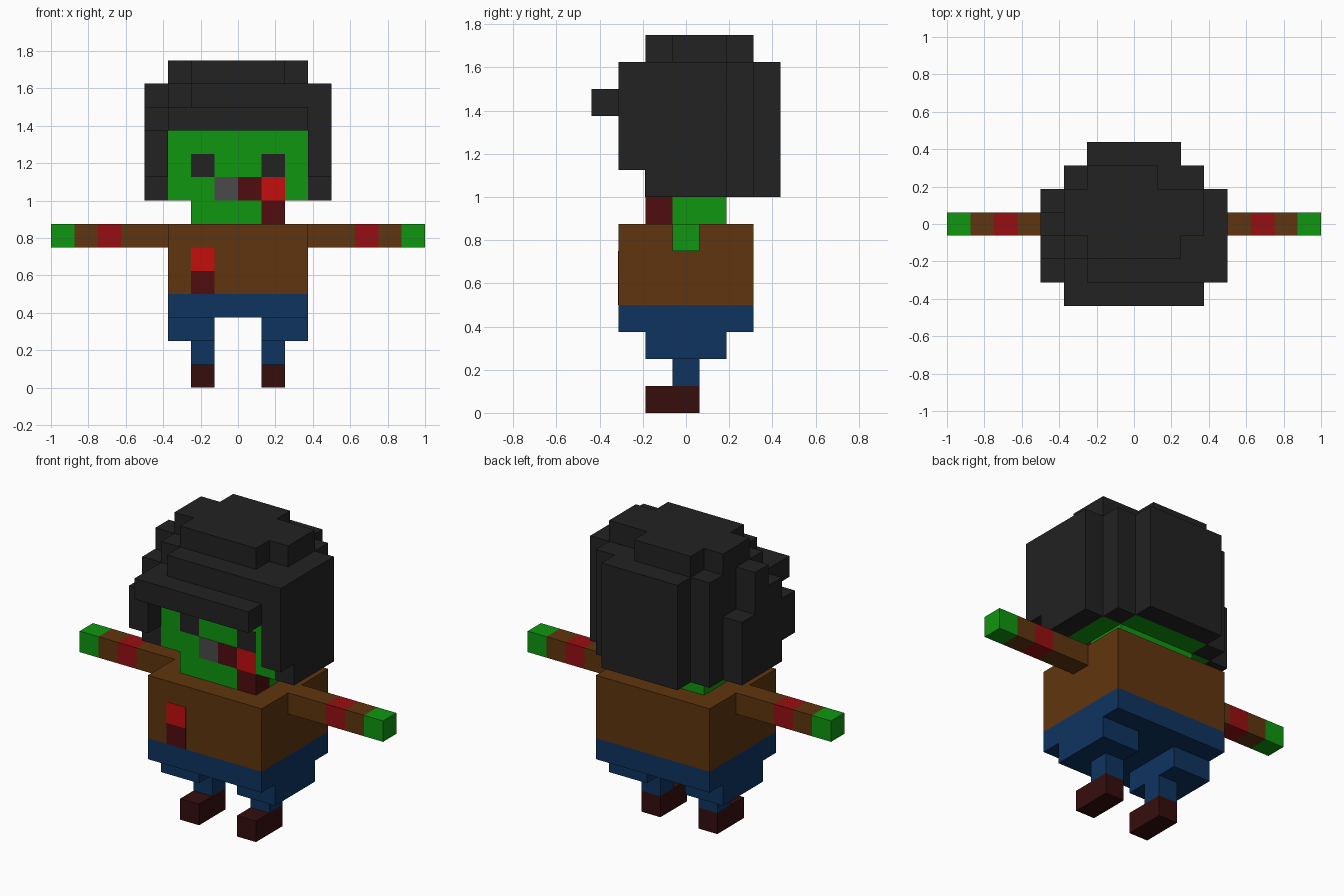
import bpy
import bmesh
from mathutils import Vector

if "Cube" in bpy.data.objects:
    bpy.data.objects.remove(bpy.data.objects["Cube"], do_unlink=True)

U = 0.125  # size of one block


def linear(c):
    c /= 255
    return c / 12.92 if c <= 0.04045 else ((c + 0.055) / 1.055) ** 2.4


def material(name, rgb):
    col = [linear(c) for c in rgb] + [1.0]
    m = bpy.data.materials.new(name)
    m.use_nodes = True
    m.diffuse_color = col
    bsdf = m.node_tree.nodes["Principled BSDF"]
    bsdf.inputs["Base Color"].default_value = col
    bsdf.inputs["Roughness"].default_value = 0.9
    return m


green = material("skin green", (16, 150, 16))
black = material("hair black", (34, 34, 34))
brown = material("shirt brown", (95, 53, 14))
blue = material("trouser blue", (14, 52, 96))
sleeve_red = material("sleeve red", (150, 15, 18))
red = material("bright red", (194, 14, 14))
dark_red = material("dark red", (80, 12, 16))
shoe_brown = material("shoe maroon", (54, 13, 13))
grey = material("tooth grey", (74, 74, 74))


def finish(name, bm, mat):
    bmesh.ops.remove_doubles(bm, verts=bm.verts, dist=1e-5)
    bmesh.ops.recalc_face_normals(bm, faces=bm.faces)
    me = bpy.data.meshes.new(name)
    bm.to_mesh(me)
    bm.free()
    me.materials.append(mat)
    ob = bpy.data.objects.new(name, me)
    bpy.context.collection.objects.link(ob)
    return ob


def blocks(name, mat, *boxes):
    """One outer skin around block ranges (x0, x1, y0, y1, z0, z1); y runs 0 to 7 front to back."""
    cells = {(x, y, z)
             for x0, x1, y0, y1, z0, z1 in boxes
             for x in range(x0, x1) for y in range(y0, y1) for z in range(z0, z1)}
    bm = bmesh.new()
    for cell in cells:
        for axis in range(3):
            for side in (0, 1):
                near = list(cell)
                near[axis] += 2 * side - 1
                if tuple(near) in cells:
                    continue
                corners = []
                for a, b in ((0, 0), (1, 0), (1, 1), (0, 1)):
                    p = list(cell)
                    p[axis] += side
                    p[(axis + 1) % 3] += a
                    p[(axis + 2) % 3] += b
                    corners.append(bm.verts.new(Vector((p[0], p[1] - 3.5, p[2])) * U))
                bm.faces.new(corners if side else corners[::-1])
    return finish(name, bm, mat)


def plate(name, mat, x, y, z):
    """Thin one-block plate on a front face at block row y."""
    bm = bmesh.new()
    bmesh.ops.create_cube(bm, size=1)
    t = 0.004
    for v in bm.verts:
        v.co = Vector(((x + 0.5 + v.co.x) * U,
                       (y - 3.5) * U + v.co.y * t,
                       (z + 0.5 + v.co.z) * U))
    return finish(name, bm, mat)


# Legs and arms, one of each per side
for side, s in (("left", 1), ("right", -1)):
    def span(a, b):
        return (a, b) if s > 0 else (-b, -a)

    blocks(side + "_shoe", shoe_brown, (*span(1, 2), 2, 4, 0, 1))
    blocks(side + "_leg", blue, (*span(1, 2), 3, 4, 1, 2), (*span(1, 3), 2, 5, 2, 3))
    blocks(side + "_sleeve", brown, (*span(3, 5), 3, 4, 6, 7))
    blocks(side + "_sleeve_band", sleeve_red, (*span(5, 6), 3, 4, 6, 7))
    blocks(side + "_cuff", brown, (*span(6, 7), 3, 4, 6, 7))
    blocks(side + "_hand", green, (*span(7, 8), 3, 4, 6, 7))
    plate(side + "_eye", black, span(1, 2)[0], 2, 9)

# Body
blocks("hips", blue, (-3, 3, 1, 6, 3, 4))
blocks("shirt", brown, (-3, 3, 1, 6, 4, 7))
plate("shirt_stain_upper", red, -2, 1, 5)
plate("shirt_stain_lower", dark_red, -2, 1, 4)

# Neck with a stained front corner
blocks("neck", green, (-2, 2, 3, 5, 7, 8), (-2, 1, 2, 3, 7, 8))
blocks("neck_stain", dark_red, (1, 2, 2, 3, 7, 8))

# Head and mouth
blocks("head", green, (-3, 3, 2, 5, 8, 11), (-2, 2, 5, 6, 8, 11))
plate("tooth", grey, -1, 2, 8)
plate("mouth", dark_red, 0, 2, 8)
plate("mouth_stain", red, 1, 2, 8)

# Hair: left side, stepped right side, back, crown, tuft and fringe
blocks("hair", black,
       (3, 4, 2, 5, 8, 13), (3, 4, 1, 2, 9, 13),
       (-4, -3, 1, 2, 9, 11), (-4, -3, 2, 3, 8, 12),
       (-4, -3, 3, 4, 8, 13), (-4, -3, 4, 5, 8, 11),
       (2, 3, 5, 6, 8, 13), (-3, -2, 5, 6, 8, 13), (-2, 2, 6, 7, 8, 13),
       (-3, 3, 1, 6, 11, 12), (-2, 3, 1, 2, 12, 13), (-3, 3, 2, 6, 12, 13),
       (-2, 2, 2, 3, 13, 14), (-3, 3, 3, 5, 13, 14), (-2, 1, 5, 6, 13, 14),
       (-3, 3, 0, 1, 11, 12))
